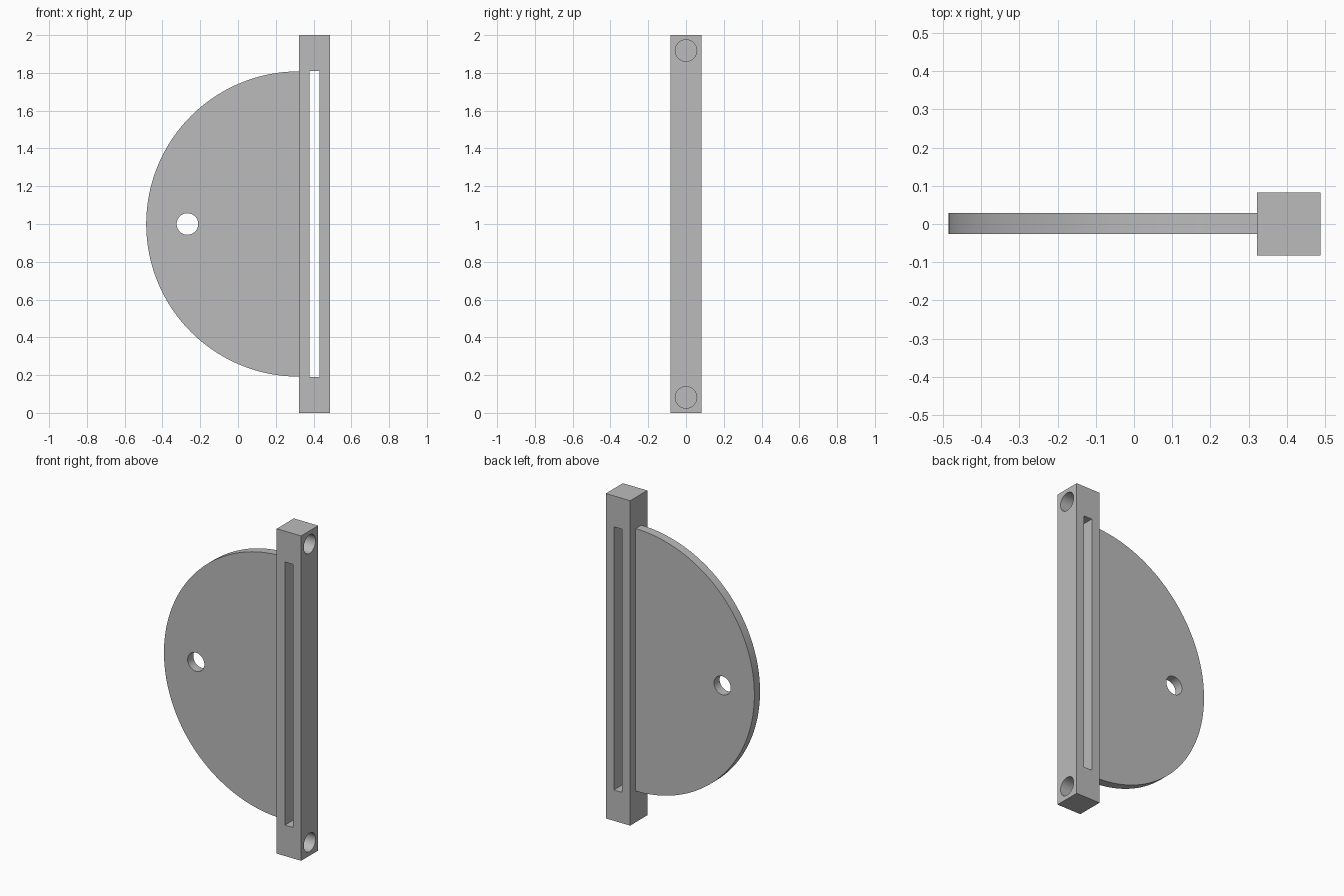
import bpy, bmesh
from math import pi, sin, cos, radians
from mathutils import Matrix

default = bpy.data.objects.get("Cube")
if default:
    bpy.data.objects.remove(default, do_unlink=True)

grey = bpy.data.materials.new("plain grey")
grey.use_nodes = True
grey.diffuse_color = (0.5, 0.5, 0.5, 1)
grey.node_tree.nodes["Principled BSDF"].inputs["Base Color"].default_value = (0.5, 0.5, 0.5, 1)

BAR_X, BAR_W, HEIGHT = 0.405, 0.166, 2.0
UNIT = BAR_W / 3            # slot width and plate thickness
HOLE_R = 0.057
RADIUS = 0.808


def make_object(name, bm):
    bmesh.ops.recalc_face_normals(bm, faces=bm.faces)
    mesh = bpy.data.meshes.new(name)
    bm.to_mesh(mesh)
    bm.free()
    mesh.materials.append(grey)
    obj = bpy.data.objects.new(name, mesh)
    bpy.context.collection.objects.link(obj)
    return obj


def box(name, centre, size):
    bm = bmesh.new()
    bmesh.ops.create_cube(bm, size=1, matrix=Matrix.Translation(centre) @ Matrix.Diagonal((*size, 1)))
    return make_object(name, bm)


def cylinder(name, centre, radius, depth, axis):
    bm = bmesh.new()
    turn = Matrix.Rotation(pi / 2, 4, "Y" if axis == "X" else "X")
    bmesh.ops.create_cone(bm, cap_ends=True, segments=64, radius1=radius, radius2=radius,
                          depth=depth, matrix=Matrix.Translation(centre) @ turn)
    return make_object(name, bm)


def cut(obj, cutters):
    bpy.context.view_layer.objects.active = obj
    for cutter in cutters:
        cutter.hide_render = True
        mod = obj.modifiers.new("cut", "BOOLEAN")
        mod.operation = "DIFFERENCE"
        mod.solver = "EXACT"
        mod.object = cutter
        bpy.ops.object.modifier_apply(modifier=mod.name)
        bpy.data.objects.remove(cutter, do_unlink=True)


def smooth(obj):
    bpy.ops.object.select_all(action="DESELECT")
    obj.select_set(True)
    bpy.context.view_layer.objects.active = obj
    bpy.ops.object.shade_smooth_by_angle(angle=radians(30))


# Upright bar with a long through slot and two blind round sockets
bar = box("upright_bar", (BAR_X, 0, HEIGHT / 2), (BAR_W, BAR_W, HEIGHT))
cutters = [box("slot_cutter", (BAR_X, 0, HEIGHT / 2), (UNIT, 0.4, 1.62))]
socket_depth = 2 * UNIT
face_x = BAR_X + BAR_W / 2
for z in (0.082, HEIGHT - 0.082):
    cutters.append(cylinder("socket_cutter", (face_x, 0, z), HOLE_R, 2 * socket_depth, "X"))
cut(bar, cutters)
smooth(bar)

# Half-disc plate with a round through hole
bm = bmesh.new()
edge_x = BAR_X - BAR_W / 2
steps = 96
rim = [bm.verts.new((edge_x - RADIUS * sin(pi * i / steps), -0.026,
                     HEIGHT / 2 + RADIUS * cos(pi * i / steps))) for i in range(steps + 1)]
face = bm.faces.new(rim)
new = bmesh.ops.extrude_face_region(bm, geom=[face])["geom"]
bmesh.ops.translate(bm, vec=(0, UNIT, 0), verts=[v for v in new if isinstance(v, bmesh.types.BMVert)])
plate = make_object("half_disc_plate", bm)
cut(plate, [cylinder("hole_cutter", (-0.268, 0, HEIGHT / 2), HOLE_R, 0.4, "Y")])
smooth(plate)
